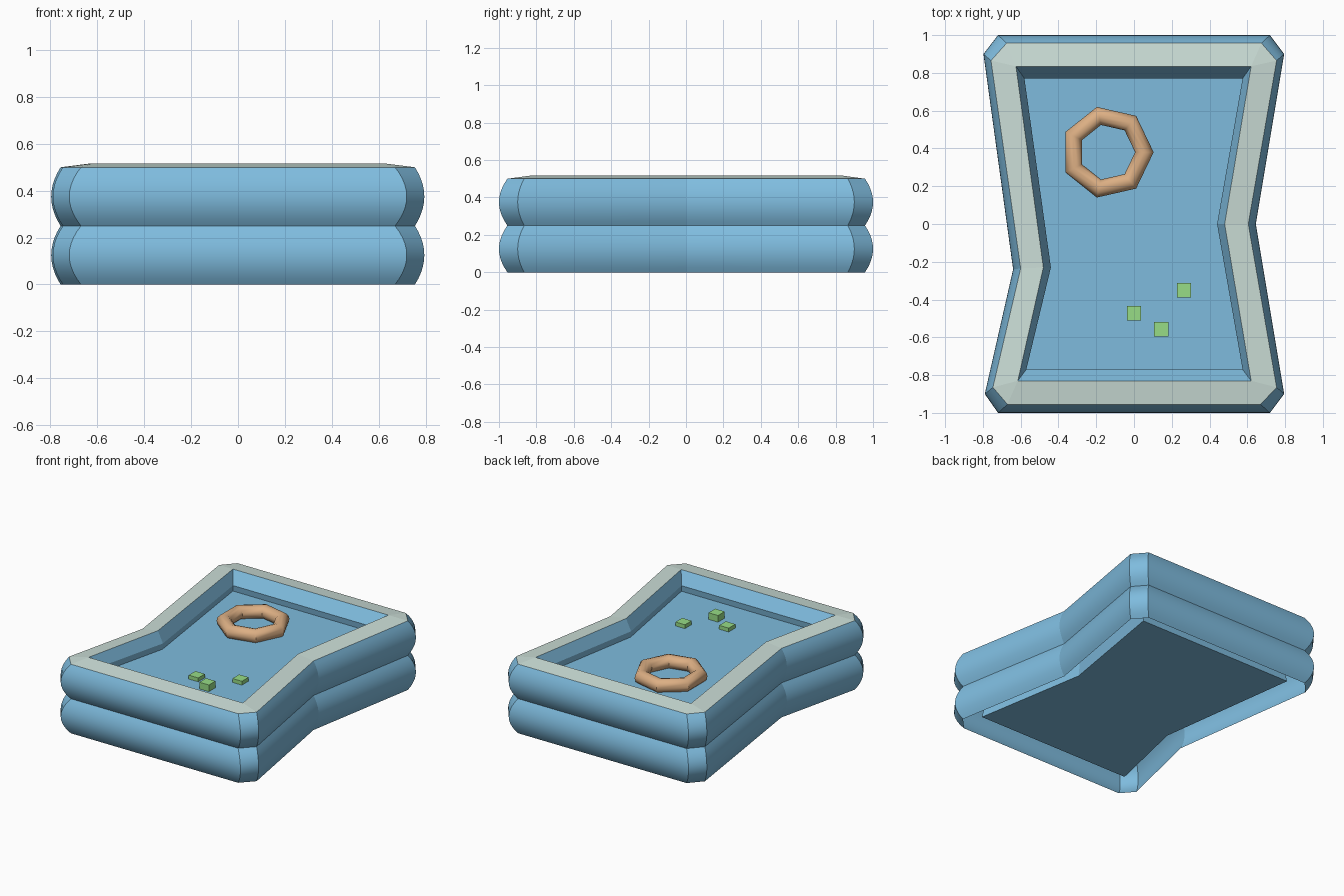
import bpy, bmesh, math

if "Cube" in bpy.data.objects:
    bpy.data.objects.remove(bpy.data.objects["Cube"])

def material(name, rgb):
    m = bpy.data.materials.new(name)
    m.diffuse_color = (*rgb, 1)
    m.use_nodes = True
    m.node_tree.nodes["Principled BSDF"].inputs["Base Color"].default_value = m.diffuse_color
    return m

BLUE = material("vinyl_blue", (0.21, 0.50, 0.73))
WATER = material("water_blue", (0.21, 0.50, 0.73))
PALE = material("rim_pale", (0.60, 0.73, 0.68))
TAN = material("ring_tan", (0.72, 0.43, 0.23))
GREEN = material("toy_green", (0.31, 0.72, 0.24))

# Outlines, anticlockwise from the front right corner
CREST = [(.72, -1), (.795, -.9), (.645, 0), (.795, .9), (.72, 1),
         (-.72, 1), (-.797, .9), (-.64, -.24), (-.79, -.9), (-.72, -1)]
CREASE = [(.67, -.955), (.755, -.865), (.605, 0), (.755, .865), (.675, .957),
          (-.675, .957), (-.757, .865), (-.60, -.235), (-.747, -.865), (-.67, -.955)]
OPENING = [(.62, -.83), (.48, 0), (.62, .835), (-.625, .835), (-.48, -.23), (-.615, -.83)]
INNER = [(.575, -.77), (.44, 0), (.575, .77), (-.58, .77), (-.44, -.23), (-.57, -.77)]

def mix(a, b, t):
    return [(p[0] + (q[0] - p[0]) * t, p[1] + (q[1] - p[1]) * t) for p, q in zip(a, b)]

def double_corners(o):
    return [o[0], o[0], o[1], o[2], o[2], o[3], o[3], o[4], o[5], o[5]]

def loft(name, rings, mat, caps=False):
    """Skin a list of (outline, z) rings."""
    bm = bmesh.new()
    loops = [[bm.verts.new((x, y, z)) for x, y in o] for o, z in rings]
    n = len(loops[0])
    for a, b in zip(loops, loops[1:]):
        for i in range(n):
            j = (i + 1) % n
            bm.faces.new((a[i], a[j], b[j], b[i]))
    if caps:
        bm.faces.new(loops[0][::-1])
        bm.faces.new(loops[-1])
    bmesh.ops.remove_doubles(bm, verts=bm.verts, dist=1e-5)
    me = bpy.data.meshes.new(name)
    bm.to_mesh(me)
    bm.free()
    me.materials.append(mat)
    ob = bpy.data.objects.new(name, me)
    bpy.context.collection.objects.link(ob)
    return ob

# Two stacked inflated wall tubes
STEPS = 10
for k, name in enumerate(("lower_tube", "upper_tube")):
    rings = []
    for s in range(STEPS + 1):
        t = 2 * s / STEPS - 1
        rings.append((mix(CREASE, CREST, 1 - t * t), .125 + .25 * k + .125 * t))
    tube = loft(name, rings, BLUE)
    tube.data.shade_smooth()
    tube.data.set_sharp_from_angle(angle=math.radians(15))

# Pale top rim, rising slightly towards the opening
loft("top_rim", [(CREASE, .5), (double_corners(OPENING), .517)], PALE)

# Inner wall above the water
loft("inner_wall", [(OPENING, .517), (INNER, .435), (mix(INNER, OPENING, .1), .385)], BLUE)

# Water body with the pool floor as its underside
loft("water", [(OPENING, .05), (mix(INNER, OPENING, .1), .392)], WATER, caps=True)

# Seven-sided swim ring
bpy.ops.mesh.primitive_torus_add(location=(-.142, .38, .428), major_segments=7,
                                 minor_segments=12, major_radius=.197, minor_radius=.049)
ring = bpy.context.object
ring.name = "swim_ring"
ring.data.materials.append(TAN)
ring.data.shade_smooth()
ring.data.set_sharp_from_angle(angle=math.radians(40))

# Floating toy blocks
for i, (x, y, z) in enumerate([(0, -.472, .382), (.145, -.557, .402), (.265, -.35, .382)]):
    bpy.ops.mesh.primitive_cube_add(size=.076, location=(x, y, z))
    block = bpy.context.object
    block.name = f"toy_block_{i + 1}"
    block.data.materials.append(GREEN)
